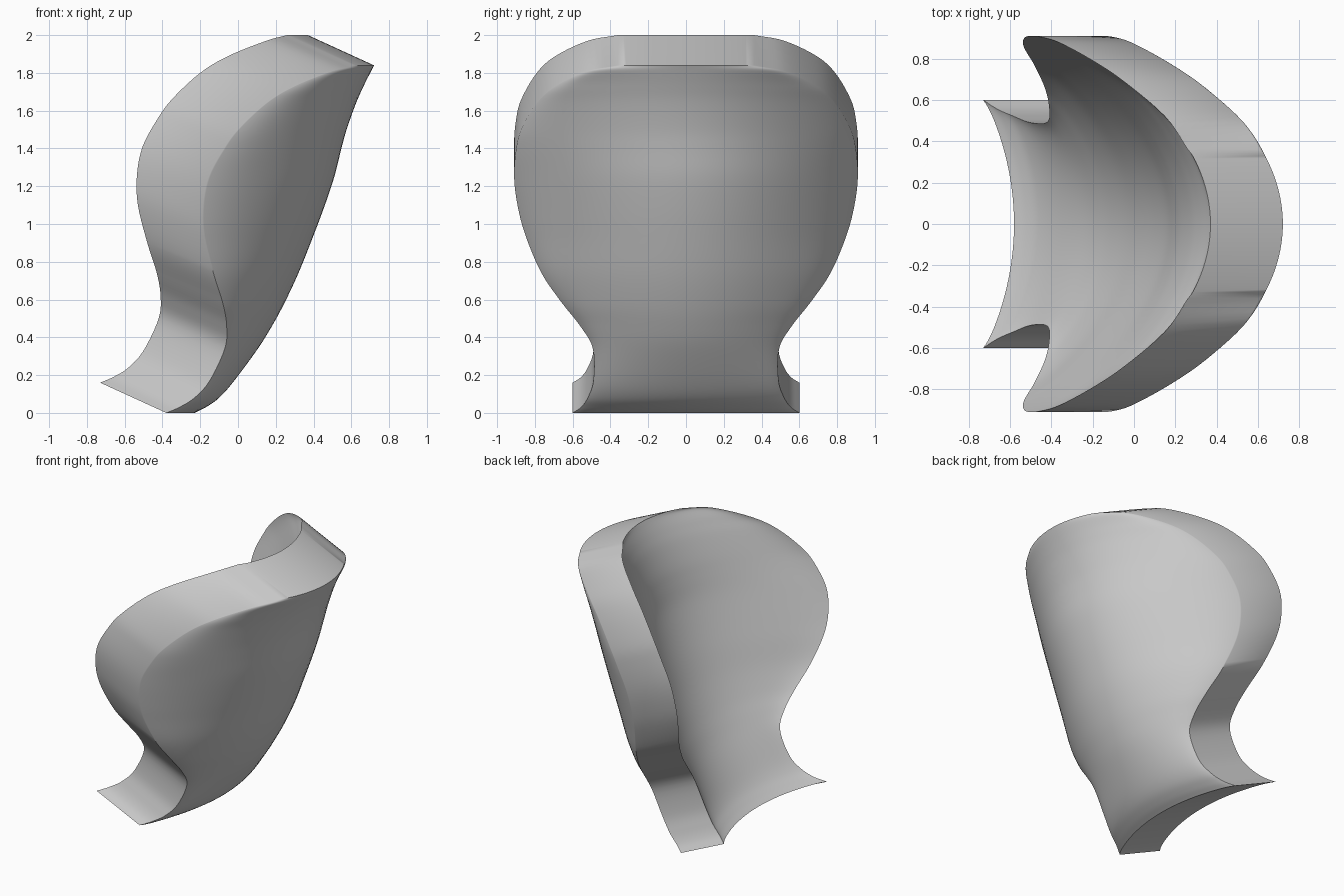
import bpy
import bmesh
from mathutils import Vector

if "Cube" in bpy.data.objects:
    bpy.data.objects.remove(bpy.data.objects["Cube"], do_unlink=True)

# Outline stations: height, x on the centre line, x at the rim, half width
STATIONS = [
    (0, -.23, -.38, .6), (.03, -.17, -.31, .555), (.08, -.1, -.23, .52),
    (.17, -.02, -.15, .49), (.34, .105, -.07, .493), (.46, .18, -.06, .56),
    (.58, .245, -.08, .655), (.74, .32, -.13, .765), (.94, .4, -.18, .85),
    (1.1, .46, -.185, .892), (1.25, .51, -.155, .91), (1.39, .545, -.08, .9),
    (1.5, .575, 0, .872), (1.64, .625, .15, .79), (1.73, .665, .3, .69),
    (1.81, .705, .5, .52), (1.84, .72, .61, .36),
]
DEPTH = Vector((-.35, 0, .16))
STEPS = 5
HALF = 20


def spline(points, steps):
    """Smooth curve through all points."""
    pts = [Vector(p) for p in points]
    ext = [pts[0] * 2 - pts[1]] + pts + [pts[-1] * 2 - pts[-2]]
    out = []
    for a, b, c, d in zip(ext, ext[1:], ext[2:], ext[3:]):
        for i in range(steps):
            t = i / steps
            out.append(b + ((c - a) * t + (a * 2 - b * 5 + c * 4 - d) * t**2
                            + (b * 3 - a - c * 3 + d) * t**3) / 2)
    return out + [pts[-1]]


def bow(t):
    """Sideways curvature with a soft curl close to the rim."""
    return .92 * t**2 + .08 * t**16


# Convex outer face, row by row
bm = bmesh.new()
rows = []
for z, centre, rim, width in spline(STATIONS, STEPS):
    row = []
    for j in range(-HALF, HALF + 1):
        u = j / HALF
        t = 1.5 * u - .5 * u**3     # denser columns near the rim
        row.append(bm.verts.new((centre + (rim - centre) * bow(t), t * width, z)))
    rows.append(row)
for low, high in zip(rows, rows[1:]):
    for j in range(2 * HALF):
        bm.faces.new((low[j], low[j + 1], high[j + 1], high[j]))

# Sweep it back to form the rim band and the concave inner face
swept = bmesh.ops.extrude_face_region(bm, geom=bm.faces[:], use_keep_orig=True)
moved = [g for g in swept["geom"] if isinstance(g, bmesh.types.BMVert)]
bmesh.ops.translate(bm, verts=moved, vec=DEPTH)
bmesh.ops.recalc_face_normals(bm, faces=bm.faces[:])

mesh = bpy.data.meshes.new("curved_shell")
bm.to_mesh(mesh)
bm.free()
shell = bpy.data.objects.new("curved_shell", mesh)
bpy.context.collection.objects.link(shell)

# Single plain grey
grey = bpy.data.materials.new("light_grey")
grey.use_nodes = True
colour = (.6, .6, .6, 1)
grey.diffuse_color = colour
grey.node_tree.nodes["Principled BSDF"].inputs["Base Color"].default_value = colour
mesh.materials.append(grey)

bpy.ops.object.select_all(action="DESELECT")
shell.select_set(True)
bpy.context.view_layer.objects.active = shell
bpy.ops.object.shade_smooth_by_angle(angle=.7)
